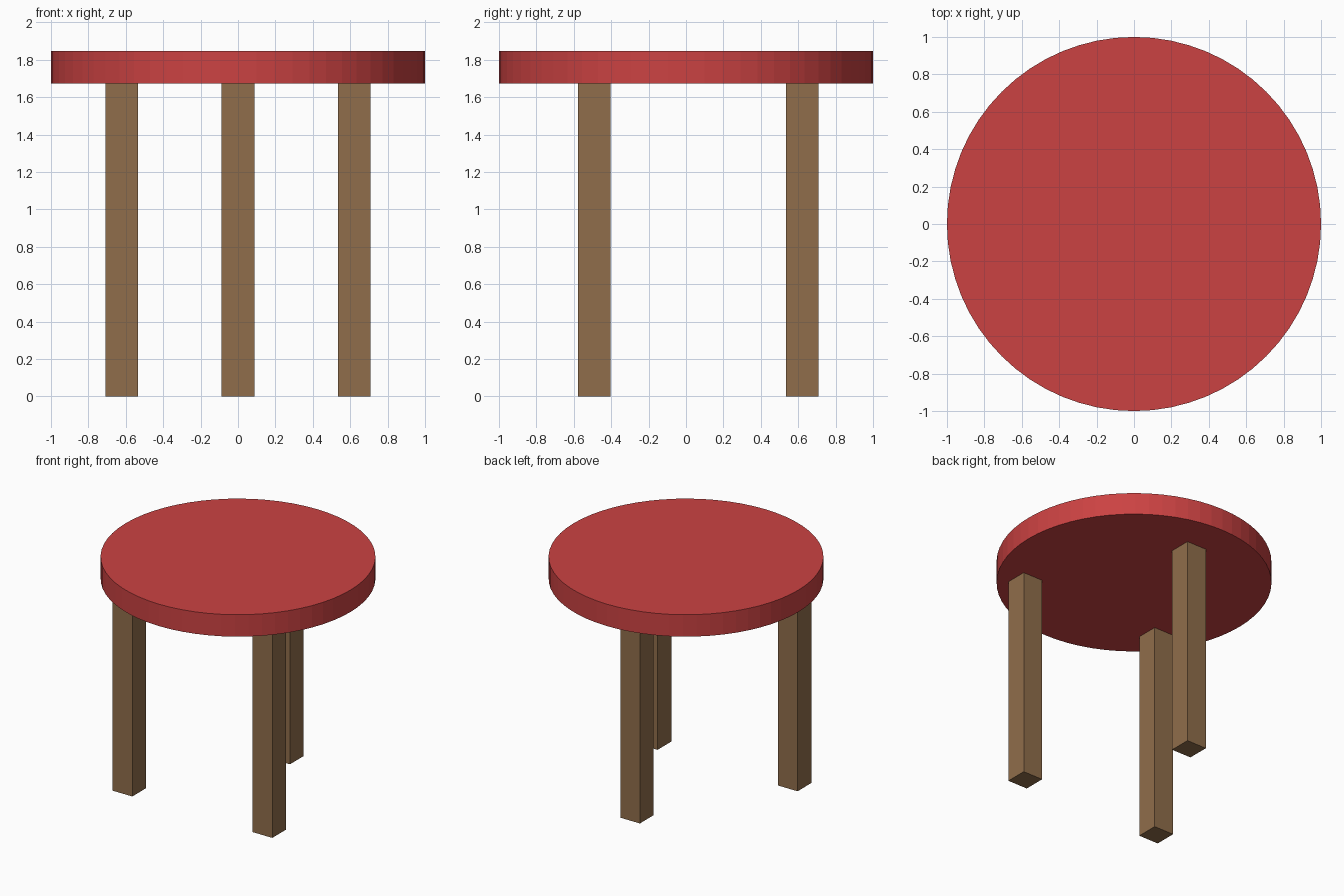
import bpy

if "Cube" in bpy.data.objects:
    bpy.data.objects.remove(bpy.data.objects["Cube"])

SEAT_BOTTOM, SEAT_TOP = 1.672, 1.848
LEG_WIDTH = 0.174


def material(name, color):
    mat = bpy.data.materials.new(name)
    mat.diffuse_color = color
    mat.use_nodes = True
    mat.node_tree.nodes["Principled BSDF"].inputs["Base Color"].default_value = mat.diffuse_color
    return mat


red = material("red_paint", (0.60, 0.055, 0.055, 1))
wood = material("brown_wood", (0.28, 0.155, 0.07, 1))

# Round seat
bpy.ops.mesh.primitive_cylinder_add(
    vertices=64, radius=1, depth=SEAT_TOP - SEAT_BOTTOM,
    location=(0, 0, (SEAT_TOP + SEAT_BOTTOM) / 2))
seat = bpy.context.object
seat.name = "seat"
seat.data.materials.append(red)


# Square legs
def add_leg(name, x, y):
    bpy.ops.mesh.primitive_cube_add(size=1, location=(x, y, SEAT_BOTTOM / 2))
    leg = bpy.context.object
    leg.name = name
    leg.scale = (LEG_WIDTH, LEG_WIDTH, SEAT_BOTTOM)
    bpy.ops.object.transform_apply(location=False, rotation=False, scale=True)
    leg.data.materials.append(wood)


add_leg("front_left_leg", -0.622, -0.49)
add_leg("front_right_leg", 0.622, -0.49)
add_leg("back_leg", 0, 0.622)
